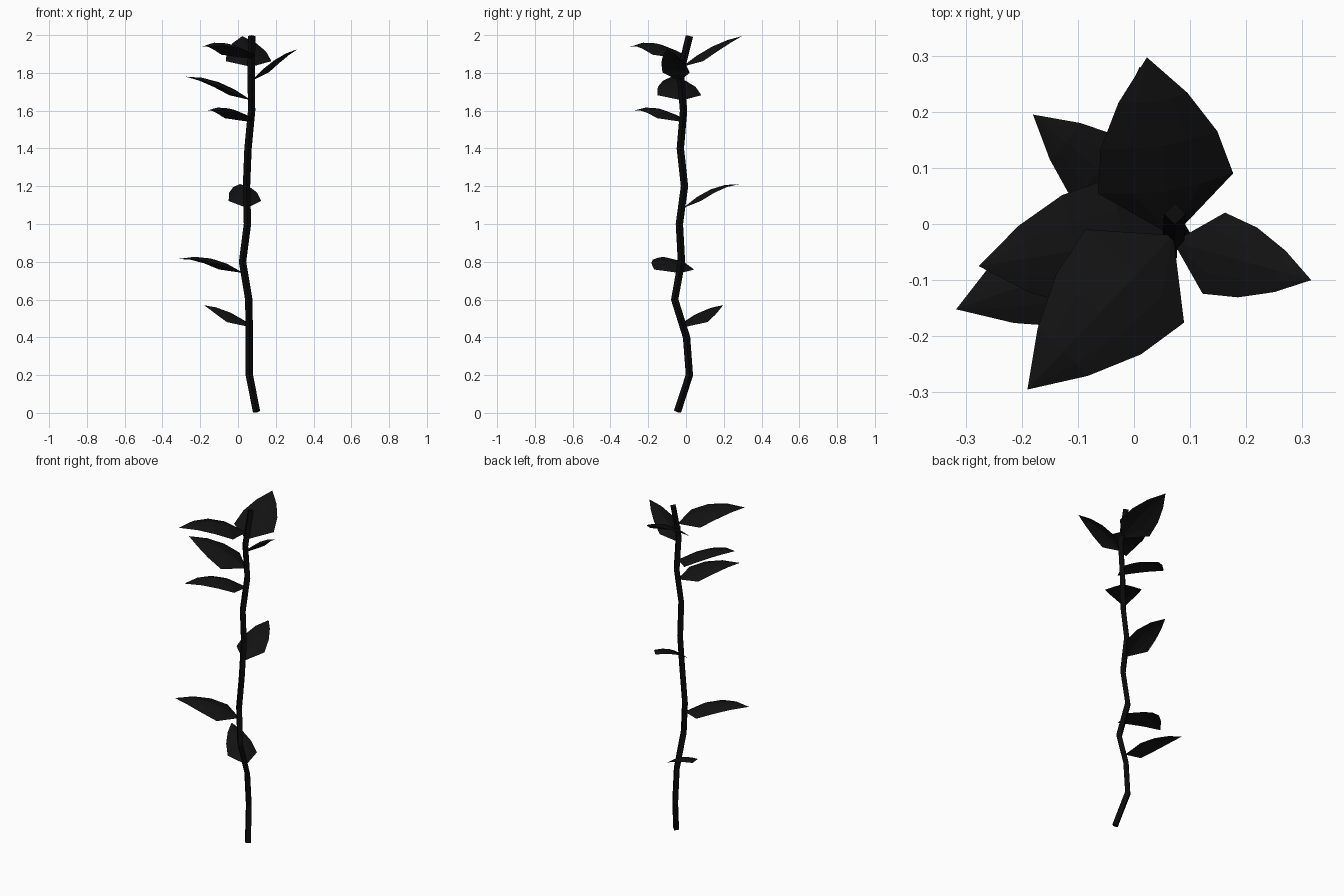
import bpy, bmesh, math
from mathutils import Vector

if "Cube" in bpy.data.objects:
    bpy.data.objects.remove(bpy.data.objects["Cube"])


def material(name, c):
    m = bpy.data.materials.new(name)
    m.diffuse_color = (c, c, c, 1)
    m.use_nodes = True
    m.node_tree.nodes["Principled BSDF"].inputs["Base Color"].default_value = m.diffuse_color
    return m


stem_mat = material("stem_black", 0.003)
leaf_mat = material("leaf_black", 0.006)


def finish(name, bm, mat):
    bmesh.ops.recalc_face_normals(bm, faces=bm.faces)
    me = bpy.data.meshes.new(name)
    bm.to_mesh(me)
    bm.free()
    me.materials.append(mat)
    ob = bpy.data.objects.new(name, me)
    bpy.context.collection.objects.link(ob)
    return ob


# Stem: four-sided tube along a crooked path
path = [Vector(p) for p in (
    (.098, -.045, .007), (.06, .018, .2), (.06, .003, .4), (.057, -.06, .6),
    (.024, -.024, .8), (.05, -.035, 1.0), (.045, -.008, 1.2), (.053, -.03, 1.4),
    (.072, -.013, 1.6), (.07, -.03, 1.8), (.073, .018, 1.995))]
bm = bmesh.new()
rings = []
for i, p in enumerate(path):
    t = (path[min(i + 1, len(path) - 1)] - path[max(i - 1, 0)]).normalized()
    u = (Vector((1, 0, 0)) - t * t.x).normalized()
    v = t.cross(u)
    r = 0.0195
    rings.append([bm.verts.new(p + r * (u * math.cos(a) + v * math.sin(a)))
                  for a in (k * math.pi / 2 for k in range(4))])
for a, b in zip(rings, rings[1:]):
    for k in range(4):
        bm.faces.new((a[k], a[(k + 1) % 4], b[(k + 1) % 4], b[k]))
bm.faces.new(rings[0][::-1])
bm.faces.new(rings[-1])
finish("stem", bm, stem_mat)


# Leaf: arched blade with drooping edges, widest a quarter of the way along
def leaf(name, base, tip, half_width, bulge):
    base, tip = Vector(base), Vector(tip)
    axis = (tip - base).normalized()
    side = axis.cross(Vector((0, 0, 1))).normalized()
    up = side.cross(axis)
    bm = bmesh.new()
    root, end = bm.verts.new(base), bm.verts.new(tip)
    rows = []
    for t, w in ((.25, 1), (.5, .86), (.75, .51)):
        c = base.lerp(tip, t) + Vector((0, 0, bulge * 4 * t * (1 - t)))
        h = half_width * w
        rows.append([bm.verts.new(c + side * h * s - up * h * .27 * abs(s) ** 1.5)
                     for s in (-1, -.5, 0, .5, 1)])
    for k in range(4):
        bm.faces.new((root, rows[0][k], rows[0][k + 1]))
        for a, b in zip(rows, rows[1:]):
            bm.faces.new((a[k], a[k + 1], b[k + 1], b[k]))
        bm.faces.new((rows[-1][k], rows[-1][k + 1], end))
    finish(name, bm, leaf_mat)


leaves = [
    ((.06, -.005, .455), (-.18, .195, .57), .083, .024),
    ((.03, -.03, .74), (-.317, -.152, .815), .112, .04),
    ((.047, -.015, 1.085), (.01, .28, 1.211), .087, .036),
    ((.067, -.015, 1.54), (-.165, -.28, 1.6), .1, .042),
    ((.07, -.02, 1.655), (-.277, -.075, 1.78), .118, .034),
    ((.07, -.032, 1.757), (.316, -.1, 1.926), .075, .026),
    ((.07, -.02, 1.875), (-.19, -.295, 1.938), .121, .05),
    ((.07, -.022, 1.832), (.023, .297, 1.995), .122, .025),
]
for i, args in enumerate(leaves, 1):
    leaf(f"leaf_{i}", *args)
